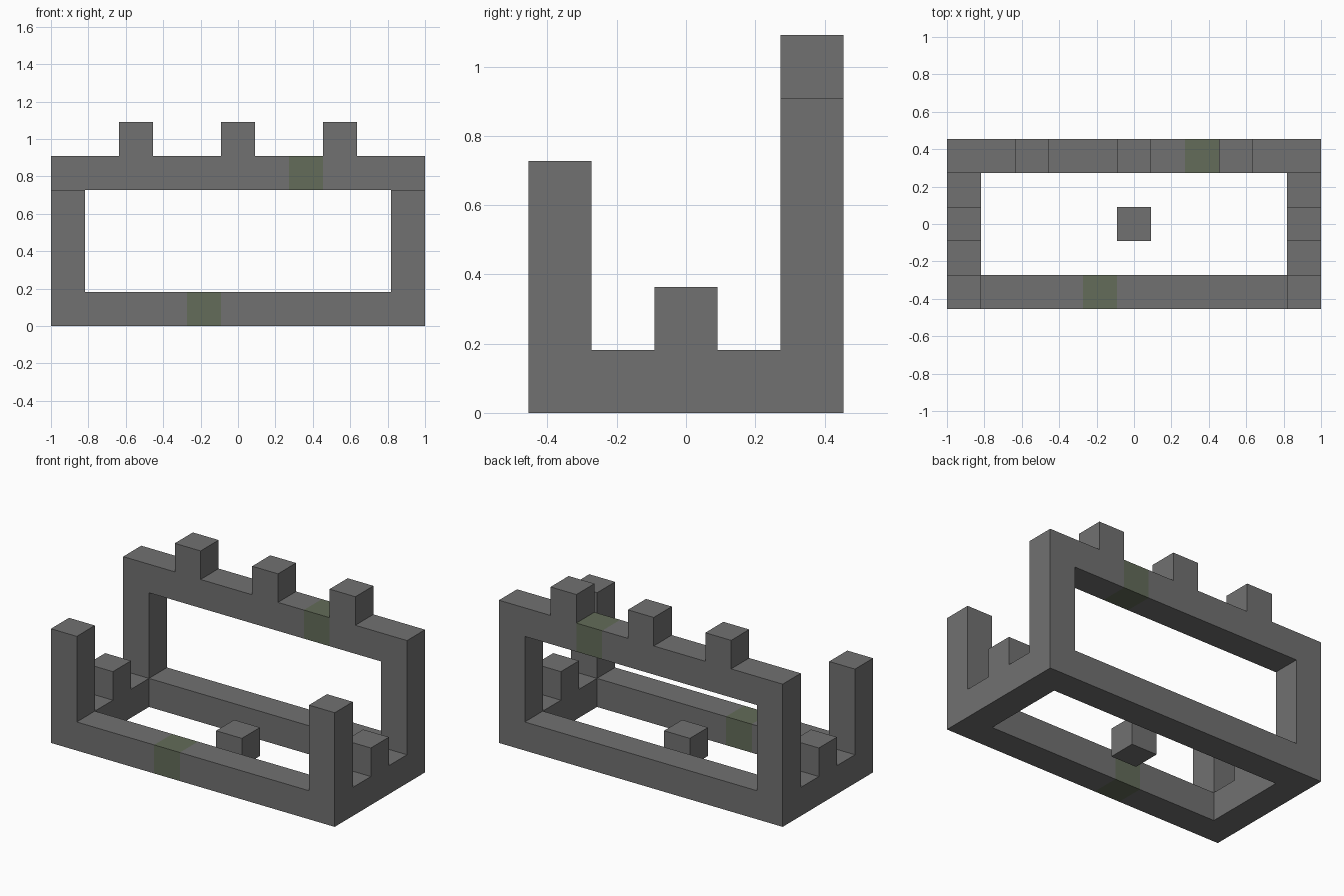
import bpy
import bmesh
from mathutils import Matrix, Vector

if "Cube" in bpy.data.objects:
    bpy.data.objects.remove(bpy.data.objects["Cube"], do_unlink=True)

U = 2 / 11  # edge of one stone block


def material(name, rgb):
    m = bpy.data.materials.new(name)
    m.use_nodes = True
    color = (*rgb, 1)
    m.diffuse_color = color
    m.node_tree.nodes["Principled BSDF"].inputs["Base Color"].default_value = color
    return m


stone = material("grey_stone", (0.165, 0.165, 0.165))
moss = material("mossy_stone", (0.125, 0.15, 0.1))


def block(name, center, size, mossy_x=None):
    """Box in block units, z of center is its bottom; one mossy block may be cut in."""
    bm = bmesh.new()
    bmesh.ops.create_cube(bm, size=1)
    x, y, z = center
    place = Matrix.Translation((x, y, z + size[2] / 2)) @ Matrix.Diagonal((*size, 1))
    bm.transform(Matrix.Scale(U, 4) @ place)
    if mossy_x is not None:
        for side in (-0.5, 0.5):
            bmesh.ops.bisect_plane(bm, geom=bm.verts[:] + bm.edges[:] + bm.faces[:],
                                   plane_co=Vector(((mossy_x + side) * U, 0, 0)),
                                   plane_no=(1, 0, 0))
        for f in bm.faces:
            if abs(f.calc_center_median().x - mossy_x * U) < U / 4:
                f.material_index = 1
    mesh = bpy.data.meshes.new(name)
    bm.to_mesh(mesh)
    bm.free()
    mesh.materials.append(stone)
    mesh.materials.append(moss)
    obj = bpy.data.objects.new(name, mesh)
    bpy.context.collection.objects.link(obj)
    return obj


# Base ring and the single block inside it
block("front_base_rail", (0, -2, 0), (11, 1, 1), mossy_x=-1)
block("back_base_rail", (0, 2, 0), (11, 1, 1))
block("center_block", (0, 0, 0), (1, 1, 1))

# Mirrored side rails, side stubs and corner posts
for side, s in (("right", -5), ("left", 5)):
    block(side + "_base_rail", (s, 0, 0), (1, 3, 1))
    block(side + "_stub", (s, 0, 1), (1, 1, 1))
    block(side + "_front_post", (s, -2, 1), (1, 1, 3))
    block(side + "_back_post", (s, 2, 1), (1, 1, 3))

# Back top beam with three battlements
block("back_top_beam", (0, 2, 4), (11, 1, 1), mossy_x=2)
for side, x in (("right", -3), ("middle", 0), ("left", 3)):
    block(side + "_battlement", (x, 2, 5), (1, 1, 1))
